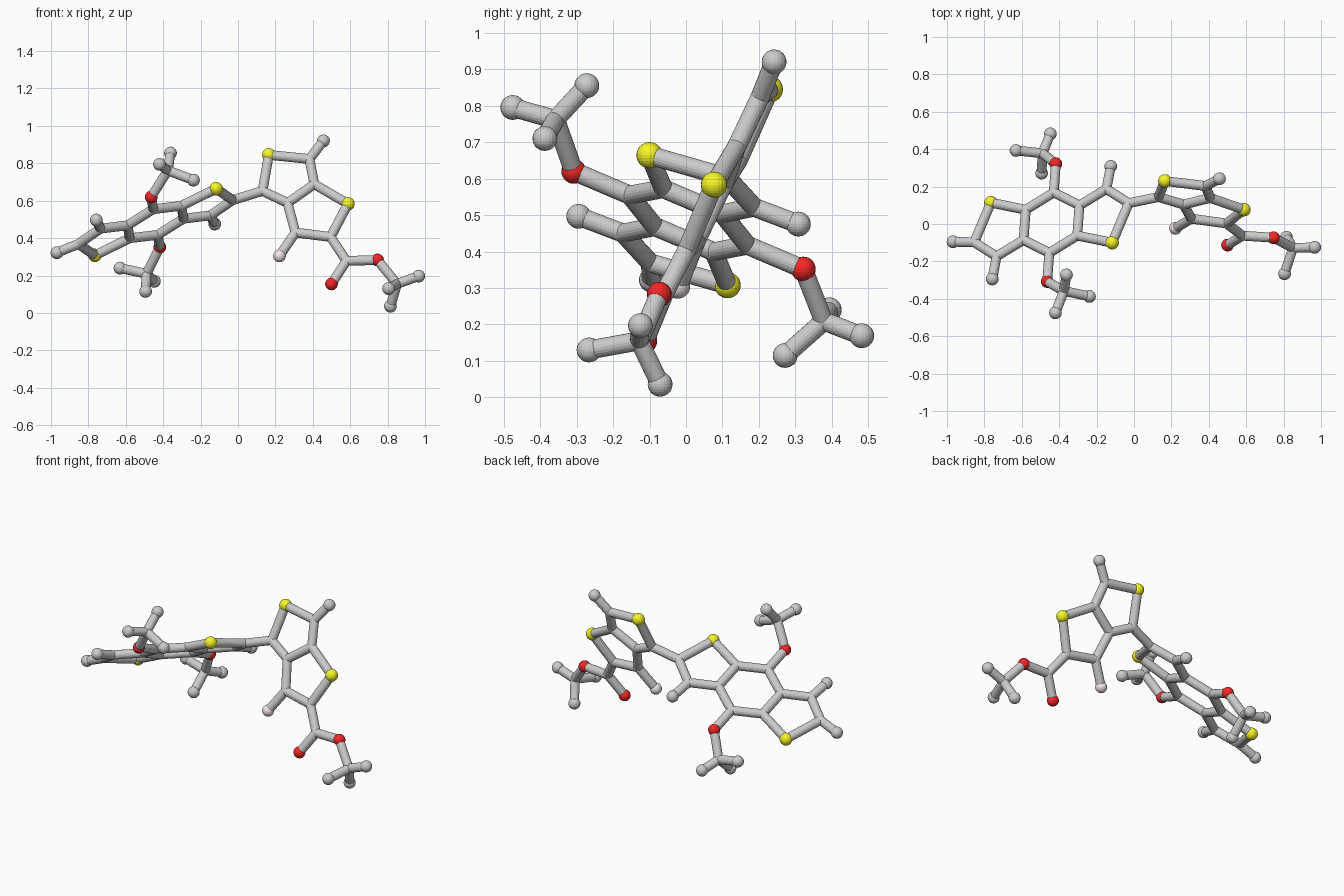
import bpy, math
from mathutils import Vector

if "Cube" in bpy.data.objects:
    bpy.data.objects.remove(bpy.data.objects["Cube"])

BOND_R = 0.026
SIZE = {"carbon": BOND_R, "hydrogen": 0.034, "oxygen": 0.034, "sulphur": 0.036, "fluorine": 0.034}
COLOUR = {"oxygen": (0.9, 0.02, 0.02, 1), "sulphur": (0.92, 0.92, 0.02, 1), "fluorine": (0.9, 0.8, 0.82, 1)}
KIND = {"C": "carbon", "H": "hydrogen", "O": "oxygen", "S": "sulphur", "F": "fluorine"}


def make_mesh(name, kind):
    if kind == "bond":
        bpy.ops.mesh.primitive_cylinder_add(vertices=20, radius=BOND_R, depth=1)
    else:
        bpy.ops.mesh.primitive_uv_sphere_add(segments=20, ring_count=14, radius=SIZE[kind])
    ob = bpy.context.object
    mesh = ob.data
    mesh.name = name
    bpy.data.objects.remove(ob)
    if kind in COLOUR:
        mat = bpy.data.materials.new(kind + "_colour")
        mat.diffuse_color = COLOUR[kind]
        mat.use_nodes = True
        mat.node_tree.nodes["Principled BSDF"].inputs["Base Color"].default_value = mat.diffuse_color
        mesh.materials.append(mat)
    return mesh


MESH = {k: make_mesh(k, k) for k in list(SIZE) + ["bond"]}
atoms = {}


def add(name, mesh):
    ob = bpy.data.objects.new(name, mesh)
    bpy.context.collection.objects.link(ob)
    return ob


def atom(key, pos):
    """Ball for one atom; the first letter of the key picks its kind."""
    kind = KIND[key[0]]
    atoms[key] = Vector(pos)
    add(kind + "_ball", MESH[kind]).location = pos


def bond(a, b):
    """Rod between two atoms."""
    p, q = atoms[a], atoms[b]
    ob = add("bond_rod", MESH["bond"])
    ob.location = (p + q) / 2
    ob.rotation_euler = (q - p).to_track_quat('Z', 'Y').to_euler()
    ob.scale = (1, 1, (q - p).length)


def bonds(text):
    for pair in text.split():
        bond(*pair.split("-"))


def methyl(tag, parent, centre, hs):
    """End group: carbon with three hydrogens."""
    atom("Cm" + tag, centre)
    bond(parent, "Cm" + tag)
    for i, h in enumerate(hs):
        key = "Hm%s%d" % (tag, i)
        atom(key, h)
        bond("Cm" + tag, key)


# Three-ring core: one half in its own plane, repeated by point inversion
centre = Vector((-0.441, 0.007, 0.486))
u = Vector((0.938, 0.076, 0.340))
v = Vector((0.067, 0.918, -0.391))
half = {"Ca": (0, .176), "O": (0, .343), "Cb": (.153, .088), "Cc": (.153, -.088),
        "S": (.356, -.146), "Cd": (.435, .078), "Ce": (.301, .171), "H": (.316, .302)}
for sign, tag in ((1, "1"), (-1, "2")):
    for key, (a, b) in half.items():
        atom(key + tag, centre + sign * (a * u + b * v))
for t, o in (("1", "2"), ("2", "1")):
    for pair in "Ca-O Ca-Cb Cb-Cc Cc-S S-Cd Cd-Ce Ce-Cb Ce-H".split():
        a, b = pair.split("-")
        bond(a + t, b + t)
    bond("Cc" + t, "Ca" + o)
atom("Hend", centre - .557 * u - .065 * v)
bond("Cd2", "Hend")

# End groups on the core's two oxygens
methyl("1", "O1", (-.489, .378, .209),
       [(-.447, .482, .169), (-.631, .393, .24), (-.494, .272, .115)])
methyl("2", "O2", (-.375, -.358, .762),
       [(-.361, -.272, .855), (-.238, -.387, .71), (-.42, -.475, .795)])

# Two-ring side unit and ester, all lying in one tilted plane
side = {"C10": (.131, .652), "S3": (.165, .845), "C11": (.382, .823), "H11": (.457, .92),
        "C12": (.408, .688), "C13": (.265, .588), "S4": (.588, .583), "C14": (.495, .406),
        "C15": (.307, .430), "F1": (.222, .305), "C16": (.58, .278), "O3": (.5, .155),
        "O4": (.746, .283)}
for key, (x, z) in side.items():
    atom(key, (x, -.145 - .078 * x + .459 * z, z))
bonds("Cd1-C10 C10-S3 S3-C11 C11-H11 C11-C12 C12-C13 C13-C10 C12-S4 S4-C14 "
      "C14-C15 C15-C13 C15-F1 C14-C16 C16-O3 C16-O4")
methyl("3", "O4", (.85, -.128, .155),
       [(.966, -.125, .197), (.815, -.071, .036), (.805, -.266, .13)])
